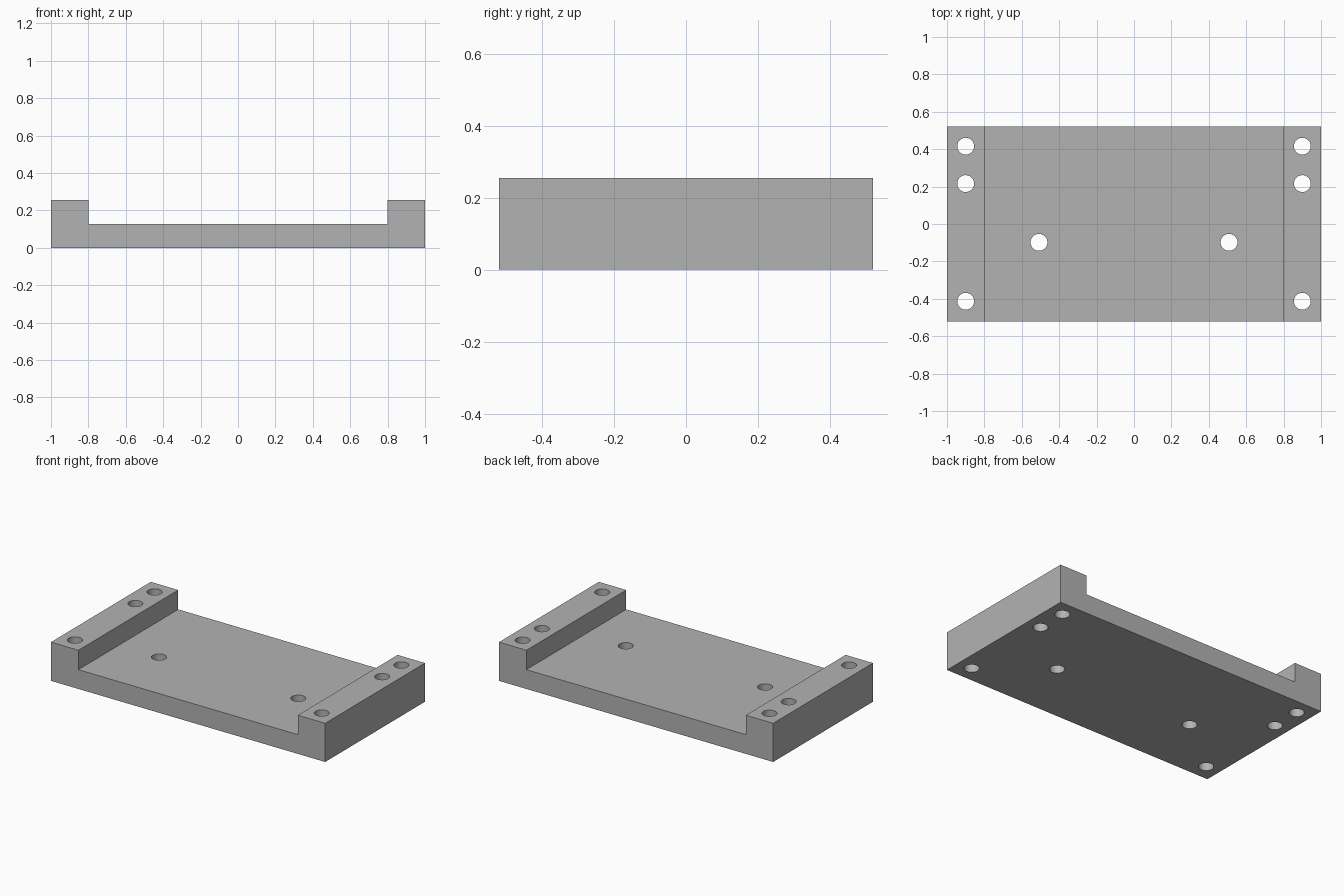
import bpy
import bmesh

if "Cube" in bpy.data.objects:
    bpy.data.objects.remove(bpy.data.objects["Cube"], do_unlink=True)

HALF_DEPTH = 0.52
BASE_TOP = 0.127
RAIL_TOP = 0.255
RAIL_INNER = 0.8
HOLE_RADIUS = 0.045

# Plain grey finish
grey = bpy.data.materials.new("plain_grey")
grey.use_nodes = True
colour = (0.45, 0.45, 0.45, 1)
grey.diffuse_color = colour
grey.node_tree.nodes["Principled BSDF"].inputs["Base Color"].default_value = colour


def make_object(name, bm):
    bmesh.ops.recalc_face_normals(bm, faces=bm.faces)
    mesh = bpy.data.meshes.new(name)
    bm.to_mesh(mesh)
    bm.free()
    mesh.materials.append(grey)
    obj = bpy.data.objects.new(name, mesh)
    bpy.context.collection.objects.link(obj)
    return obj


# Channel-shaped plate: half profile mirrored, then extruded front to back
half = [(1, 0), (1, RAIL_TOP), (RAIL_INNER, RAIL_TOP), (RAIL_INNER, BASE_TOP)]
profile = half + [(-x, z) for x, z in reversed(half)]
bm = bmesh.new()
face = bm.faces.new([bm.verts.new((x, -HALF_DEPTH, z)) for x, z in profile])
extruded = bmesh.ops.extrude_face_region(bm, geom=[face])["geom"]
moved = [v for v in extruded if isinstance(v, bmesh.types.BMVert)]
bmesh.ops.translate(bm, verts=moved, vec=(0, 2 * HALF_DEPTH, 0))
plate = make_object("mounting_plate", bm)

# Through holes: three in each rail, one on each side of the floor
bm = bmesh.new()
for x, y in [(0.9, 0.416), (0.9, 0.216), (0.9, -0.413), (0.508, -0.098)]:
    for side in (-1, 1):
        drill = bmesh.ops.create_cone(bm, cap_ends=True, segments=48, depth=1,
                                      radius1=HOLE_RADIUS, radius2=HOLE_RADIUS)
        bmesh.ops.translate(bm, verts=drill["verts"], vec=(side * x, y, 0.1))
cutter = make_object("hole_cutter", bm)
cutter.hide_render = True

bpy.context.view_layer.objects.active = plate
plate.select_set(True)
cut = plate.modifiers.new("holes", 'BOOLEAN')
cut.operation = 'DIFFERENCE'
cut.solver = 'EXACT'
cut.object = cutter
bpy.ops.object.modifier_apply(modifier=cut.name)
bpy.data.objects.remove(cutter, do_unlink=True)

# Smooth hole walls with sharp plate edges
bpy.ops.object.shade_smooth_by_angle()
